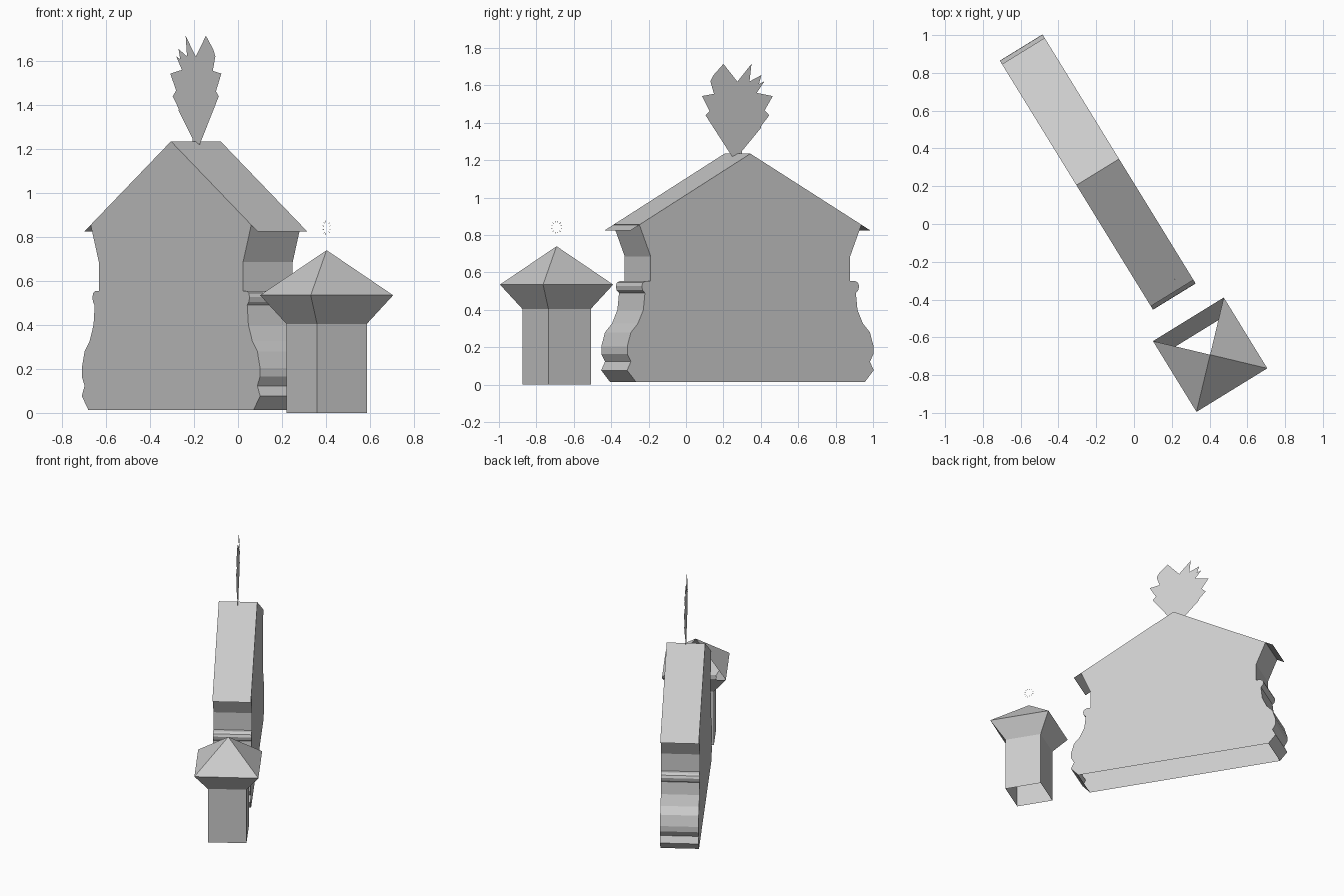
import bpy, bmesh, math
from mathutils import Vector, Matrix

cube = bpy.data.objects.get("Cube")
if cube:
    bpy.data.objects.remove(cube, do_unlink=True)

# One plain grey for everything
grey = bpy.data.materials.new("plain_grey")
grey.use_nodes = True
grey.diffuse_color = (0.6, 0.6, 0.6, 1)
grey.node_tree.nodes["Principled BSDF"].inputs["Base Color"].default_value = (0.6, 0.6, 0.6, 1)

# Local frame: x runs along the wall, y across it
TURN = math.atan2(-0.852, 0.524)
WALL = Vector((-0.192, 0.275, 0))
TOWER = Vector((0.403, -0.692, 0))
HALF = 0.1325                     # half thickness of the wall


def finish(name, bm, place, outward=True):
    if outward:
        bmesh.ops.recalc_face_normals(bm, faces=bm.faces[:])
    mesh = bpy.data.meshes.new(name)
    bm.to_mesh(mesh)
    bm.free()
    mesh.materials.append(grey)
    obj = bpy.data.objects.new(name, mesh)
    obj.matrix_world = Matrix.Translation(place) @ Matrix.Rotation(TURN, 4, 'Z')
    bpy.context.collection.objects.link(obj)
    return obj


def strip(bm, rows, closed=False):
    """Join rows of equal point counts with quads."""
    loops = [[bm.verts.new(p) for p in row] for row in rows]
    for a, b in zip(loops, loops[1:]):
        n = len(a)
        for i in range(n if closed else n - 1):
            j = (i + 1) % n
            bm.faces.new((a[i], a[j], b[j], b[i]))
    return loops


# Wall: moulded half profile, mirrored, open underneath and under the roof
side = [(0.718, 0.014), (0.774, 0.077), (0.75, 0.123), (0.773, 0.165),
        (0.773, 0.205), (0.75, 0.28), (0.706, 0.327), (0.672, 0.40),
        (0.662, 0.49), (0.677, 0.505), (0.682, 0.527), (0.675, 0.545),
        (0.655, 0.555), (0.626, 0.555), (0.626, 0.686), (0.697, 0.855)]
apex = (0, 1.235)
outline = side + [apex] + [(-s, z) for s, z in reversed(side)]
bm = bmesh.new()
front, back = strip(bm, [[(s, y, z) for s, z in outline] for y in (-HALF, HALF)])
bm.faces.new(front)
bm.faces.new(back)
peak = len(side)
slopes = [f for f in bm.faces if front[peak] in f.verts and back[peak] in f.verts]
bmesh.ops.delete(bm, geom=slopes, context='FACES_ONLY')
finish("gable_wall", bm, WALL)

# Roof: thin sheets overhanging the ends
bm = bmesh.new()
strip(bm, [[(s, y, z) for s, z in ((-0.752, 0.825), apex, (0.752, 0.825))]
           for y in (HALF, -HALF)])
for f in bm.faces:
    f.normal_update()
    if f.normal.z < 0:
        f.normal_flip()
finish("wall_roof", bm, WALL, outward=False)


# Tower: square shaft with flared top, open below
def square(h, z):
    return [(-h, -h, z), (h, -h, z), (h, h, z), (-h, h, z)]


bm = bmesh.new()
strip(bm, [square(0.133, 0), square(0.133, 0.405), square(0.22, 0.535)], closed=True)
finish("tower_shaft", bm, TOWER)

# Tower roof: pyramid with the side towards the wall left open
bm = bmesh.new()
tip = bm.verts.new((0, 0, 0.74))
rim = [bm.verts.new(p) for p in square(0.22, 0.535)]
for i in range(3):
    bm.faces.new((rim[i], rim[i + 1], tip))
finish("tower_roof", bm, TOWER, outward=False)

# Finial: flat burst of spikes with a crooked stem
CENTRE = 1.53
rays = [(0.088, 1.715), (0.15, 1.655), (0.17, 1.622), (0.222, 1.543),
        (0.20, 1.44), (0.15, 1.375), (0.095, 1.335)]


def notch(a, b):
    """Valley between two neighbouring spikes."""
    mid = Vector(((a[0] + b[0]) / 2, (a[1] + b[1]) / 2 - CENTRE))
    mid.normalize()
    return (mid.x * 0.125, CENTRE + mid.y * 0.115)


half = []
for a, b in zip(rays, rays[1:]):
    half += [a, notch(a, b)]
half.append(rays[-1])
stem = [(0.04, 1.42), (0.032, 1.35), (0.014, 1.31), (0.016, 1.26),
        (0.034, 1.22), (-0.015, 1.235), (-0.03, 1.235), (-0.03, 1.42)]
burst = [(0, 1.62)] + half + stem + [(-s, z) for s, z in reversed(half)]
bm = bmesh.new()
bm.faces.new([bm.verts.new((s, 0, z)) for s, z in burst])
bmesh.ops.triangulate(bm, faces=bm.faces[:])
finish("wall_finial", bm, WALL, outward=False)

# Small broken ring of slivers floating above the tower
bm = bmesh.new()
for i in range(12):
    a = math.tau * (i + 0.5) / 12
    c = Vector((0.03 * math.cos(a), 0, 0.842 + 0.03 * math.sin(a)))
    out = Vector((math.cos(a), 0, math.sin(a)))
    wide = Vector((-math.sin(a), 0, math.cos(a)))
    bm.faces.new([bm.verts.new(c + p) for p in
                  (out * 0.008, wide * 0.002, out * -0.007, wide * -0.002)])
finish("tower_finial", bm, TOWER, outward=False)
